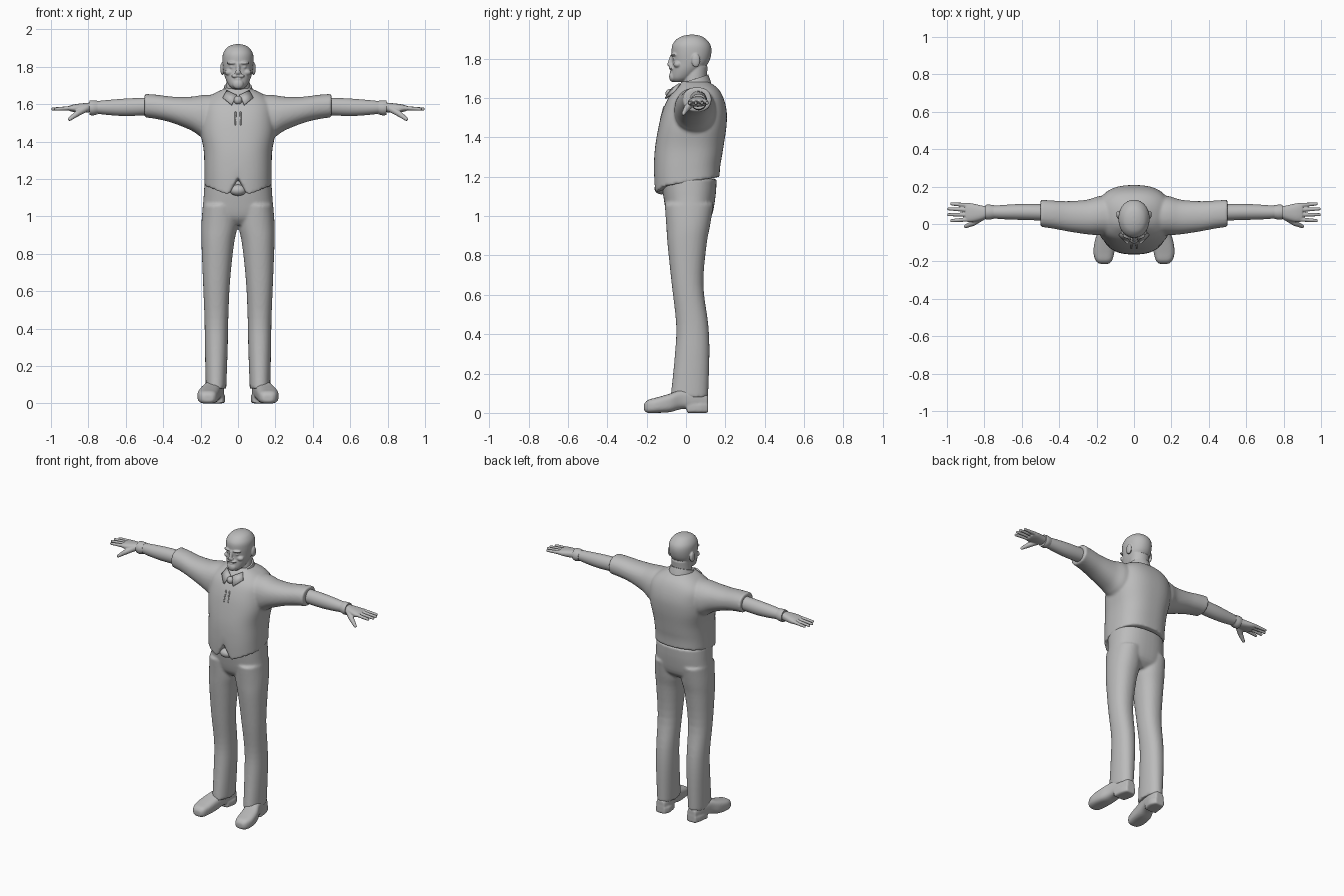
import bpy, bmesh, math
from mathutils import Vector, Matrix

cube = bpy.data.objects.get("Cube")
if cube:
    bpy.data.objects.remove(cube, do_unlink=True)

grey = bpy.data.materials.new("plain grey")
grey.use_nodes = True
grey.diffuse_color = (0.5, 0.5, 0.5, 1)
grey.node_tree.nodes["Principled BSDF"].inputs["Base Color"].default_value = grey.diffuse_color


def smooth_rows(rows, steps=4):
    """Catmull-Rom interpolation between the given cross-sections."""
    out = []
    for i in range(len(rows) - 1):
        a, b, c, d = (rows[max(0, min(len(rows) - 1, i + k))] for k in (-1, 0, 1, 2))
        for s in range(steps):
            t = s / steps
            out.append([0.5 * (2 * q + (r - p) * t + (2 * p - 5 * q + 4 * r - u) * t * t
                               + (3 * q - p - 3 * r + u) * t ** 3)
                        for p, q, r, u in zip(a, b, c, d)])
    return out + [list(rows[-1])]


def loft(bm, axis, rows, power=2.0, segments=48):
    """Closed tube; each row is position, then low and high extents on the other two axes."""
    order = {"x": (1, 2, 0), "y": (0, 2, 1), "z": (0, 1, 2)}[axis]

    def vert(a, b, t):
        co = [0, 0, 0]
        for index, value in zip(order, (a, b, t)):
            co[index] = value
        return bm.verts.new(co)

    rings, made = [], []
    for t, a0, a1, b0, b1 in smooth_rows(rows):
        ring = []
        for k in range(segments):
            ang = math.tau * k / segments
            c, s = math.cos(ang), math.sin(ang)
            ring.append(vert((a0 + a1) / 2 + (a1 - a0) / 2 * math.copysign(abs(c) ** (2 / power), c),
                             (b0 + b1) / 2 + (b1 - b0) / 2 * math.copysign(abs(s) ** (2 / power), s), t))
        rings.append(ring)
        made += ring
    for low, high in zip(rings, rings[1:]):
        for k in range(segments):
            n = (k + 1) % segments
            bm.faces.new((low[k], low[n], high[n], high[k]))
    for (t, a0, a1, b0, b1), ring in ((rows[0], rings[0]), (rows[-1], rings[-1])):
        hub = vert((a0 + a1) / 2, (b0 + b1) / 2, t)
        for k in range(segments):
            bm.faces.new((hub, ring[k], ring[(k + 1) % segments]))
    return made


def even(rows):
    """Rows symmetric about the middle: height, half width, front, back."""
    return [(z, -w, w, front, back) for z, w, front, back in rows]


def ball(bm, centre, radii):
    m = Matrix.Translation(centre) @ Matrix.Diagonal((*radii, 1))
    bmesh.ops.create_uvsphere(bm, u_segments=20, v_segments=12, radius=1, matrix=m)


def limb(bm, start, end, r0, r1, count=14):
    """Rounded rod made from overlapping balls."""
    for i in range(count):
        t = i / (count - 1)
        r = r0 + (r1 - r0) * t
        ball(bm, Vector(start).lerp(Vector(end), t), (r, r, r))


def mirror(bm):
    copy = bmesh.ops.duplicate(bm, geom=bm.verts[:] + bm.edges[:] + bm.faces[:])["geom"]
    for v in copy:
        if isinstance(v, bmesh.types.BMVert):
            v.co.x *= -1


def finish(bm, name, voxel=0.0, pair=False, thick=0.0):
    """Make one object, or a left and a right one, fusing the pieces if voxel is set."""
    for side in ((("left_", 1), ("right_", -1)) if pair else (("", 1),)):
        part = bm.copy()
        for v in part.verts:
            v.co.x *= side[1]
        bmesh.ops.recalc_face_normals(part, faces=part.faces)
        mesh = bpy.data.meshes.new(side[0] + name)
        part.to_mesh(mesh)
        part.free()
        mesh.materials.append(grey)
        mesh.shade_smooth()
        mesh.set_sharp_from_angle(angle=math.radians(40))
        ob = bpy.data.objects.new(side[0] + name, mesh)
        bpy.context.scene.collection.objects.link(ob)
        if thick:
            ob.modifiers.new("thickness", "SOLIDIFY").thickness = thick
        if voxel:
            mod = ob.modifiers.new("fuse", "REMESH")
            mod.mode, mod.voxel_size, mod.use_smooth_shade = "VOXEL", voxel, True
            soft = ob.modifiers.new("soften", "SMOOTH")
            soft.factor, soft.iterations = 0.5, 4
    bm.free()


# Shirt: sleeves, then torso with a sloping, notched hem
bm = bmesh.new()
loft(bm, "x", [(.08, -.06, .15, 1.44, 1.65), (.18, -.06, .15, 1.42, 1.65), (.25, -.055, .13, 1.46, 1.64),
               (.35, -.04, .122, 1.5, 1.64), (.43, -.025, .125, 1.52, 1.65), (.5, -.015, .13, 1.53, 1.655)], 2.2)
mirror(bm)
torso = loft(bm, "z", even([(1.17, .18, -.16, .17), (1.25, .18, -.163, .175), (1.35, .183, -.157, .19),
                            (1.45, .2, -.14, .205), (1.53, .2, -.12, .207), (1.6, .19, -.09, .19),
                            (1.65, .14, -.05, .16), (1.685, .07, -.02, .11)]), 2.5, 72)
for v in torso:
    w = max(0, min(1, (1.3 - v.co.z) / .13))
    x = abs(v.co.x)
    drop = .17 * v.co.y
    if v.co.y < -.08:
        drop += .085 * max(0, 1 - x / .05) - .03 * max(0, 1 - abs(x - .05) / .1)
    v.co.z += w * drop
finish(bm, "shirt", .008)

# Trousers: legs and hips
bm = bmesh.new()
loft(bm, "z", [(.08, .063, .172, -.078, .112), (.3, .055, .177, -.056, .119), (.45, .052, .179, -.05, .113),
               (.65, .043, .187, -.072, .088), (.85, .022, .195, -.093, .104),
               (.95, .003, .196, -.1, .122), (1.06, .005, .188, -.108, .14)], 2.2)
mirror(bm)
loft(bm, "z", even([(.955, .15, -.06, .085), (1, .188, -.095, .13), (1.1, .184, -.115, .15),
                    (1.19, .178, -.125, .156)]), 2.4)
finish(bm, "trousers", .008)

# Belt buckle
bm = bmesh.new()
ball(bm, (0, -.125, 1.14), (.045, .035, .03))
finish(bm, "buckle")

# Shoes: upper with arched sole, and heel block
bm = bmesh.new()
loft(bm, "y", [(-.213, .135, .185, .012, .045), (-.195, .117, .205, 0, .065), (-.15, .105, .217, 0, .078),
               (-.08, .095, .207, .004, .098), (-.02, .085, .182, .02, .118), (.06, .075, .163, .02, .115),
               (.112, .088, .148, .025, .09)], 3)
loft(bm, "y", [(.005, .08, .172, 0, .05), (.07, .068, .165, 0, .05), (.113, .085, .15, 0, .05)], 5)
finish(bm, "shoe", .006, pair=True)

# Forearms and shirt cuffs
bm = bmesh.new()
loft(bm, "x", [(.46, .018, .106, 1.543, 1.636), (.6, .022, .107, 1.537, 1.63),
               (.72, .027, .1, 1.545, 1.62), (.79, .036, .094, 1.556, 1.612)])
finish(bm, "forearm", pair=True)
bm = bmesh.new()
loft(bm, "x", [(.75, .028, .1, 1.547, 1.618), (.775, .023, .104, 1.54, 1.621), (.795, .025, .102, 1.543, 1.62)])
finish(bm, "cuff", pair=True)

# Hands: palm, four fingers and thumb
bm = bmesh.new()
loft(bm, "x", [(.77, .04, .09, 1.56, 1.61), (.82, .02, .1, 1.555, 1.606), (.87, .01, .111, 1.557, 1.6),
               (.9, .014, .112, 1.563, 1.593)], 2.4)
for base, tip, reach in ((.1, .108, .975), (.075, .081, .99), (.05, .05, .991), (.025, .018, .975)):
    limb(bm, (.88, base, 1.58), (reach, tip, 1.574), .0125, .009)
limb(bm, (.81, .04, 1.58), (.86, .005, 1.55), .02, .016)
limb(bm, (.86, .005, 1.55), (.9, -.013, 1.52), .016, .01)
finish(bm, "hand", .004, pair=True)

# Head: paired face features, then skull, neck, nose and beard
bm = bmesh.new()
for centre, radii in (((.084, .05, 1.79), (.011, .022, .035)),
                      ((.03, -.06, 1.82), (.03, .019, .009)),
                      ((.032, -.054, 1.799), (.014, .014, .01)),
                      ((.045, -.042, 1.77), (.026, .022, .018)),
                      ((.016, -.075, 1.75), (.021, .013, .008)),
                      ((.011, -.08, 1.767), (.008, .01, .007))):
    ball(bm, centre, radii)
mirror(bm)
loft(bm, "z", even([(1.68, .025, -.06, -.01), (1.7, .048, -.075, .03), (1.74, .068, -.074, .08),
                    (1.78, .078, -.07, .115), (1.83, .083, -.073, .129), (1.87, .08, -.069, .124),
                    (1.9, .062, -.045, .1), (1.915, .038, -.015, .075), (1.921, .012, .015, .045)]), 2.1)
loft(bm, "z", even([(1.6, .068, -.02, .11), (1.68, .064, -.018, .105), (1.76, .062, 0, .11)]))
limb(bm, (0, -.071, 1.815), (0, -.083, 1.771), .009, .0125)
ball(bm, (0, -.068, 1.708), (.03, .018, .027))
ball(bm, (0, -.074, 1.733), (.018, .009, .005))
finish(bm, "head", .004)

# Collar band, sloping up to the nape, and folded collar points
bm = bmesh.new()
for v in loft(bm, "z", even([(1.63, .088, -.052, .132), (1.66, .083, -.046, .124), (1.695, .074, -.034, .113)])):
    v.co.z += .33 * (v.co.y - .04)
finish(bm, "collar")
bm = bmesh.new()
bm.faces.new([bm.verts.new(p) for p in ((.008, -.074, 1.65), (.06, -.035, 1.675),
                                        (.082, -.062, 1.637), (.036, -.108, 1.6))])
finish(bm, "collar_point", pair=True, thick=.01)

# Necktie knot and shirt-front cords
bm = bmesh.new()
ball(bm, (0, -.082, 1.622), (.023, .022, .023))
finish(bm, "tie_knot")
bm = bmesh.new()
limb(bm, (.013, -.11, 1.555), (.015, -.129, 1.49), .006, .005, 20)
finish(bm, "front_cord", .003, pair=True)
